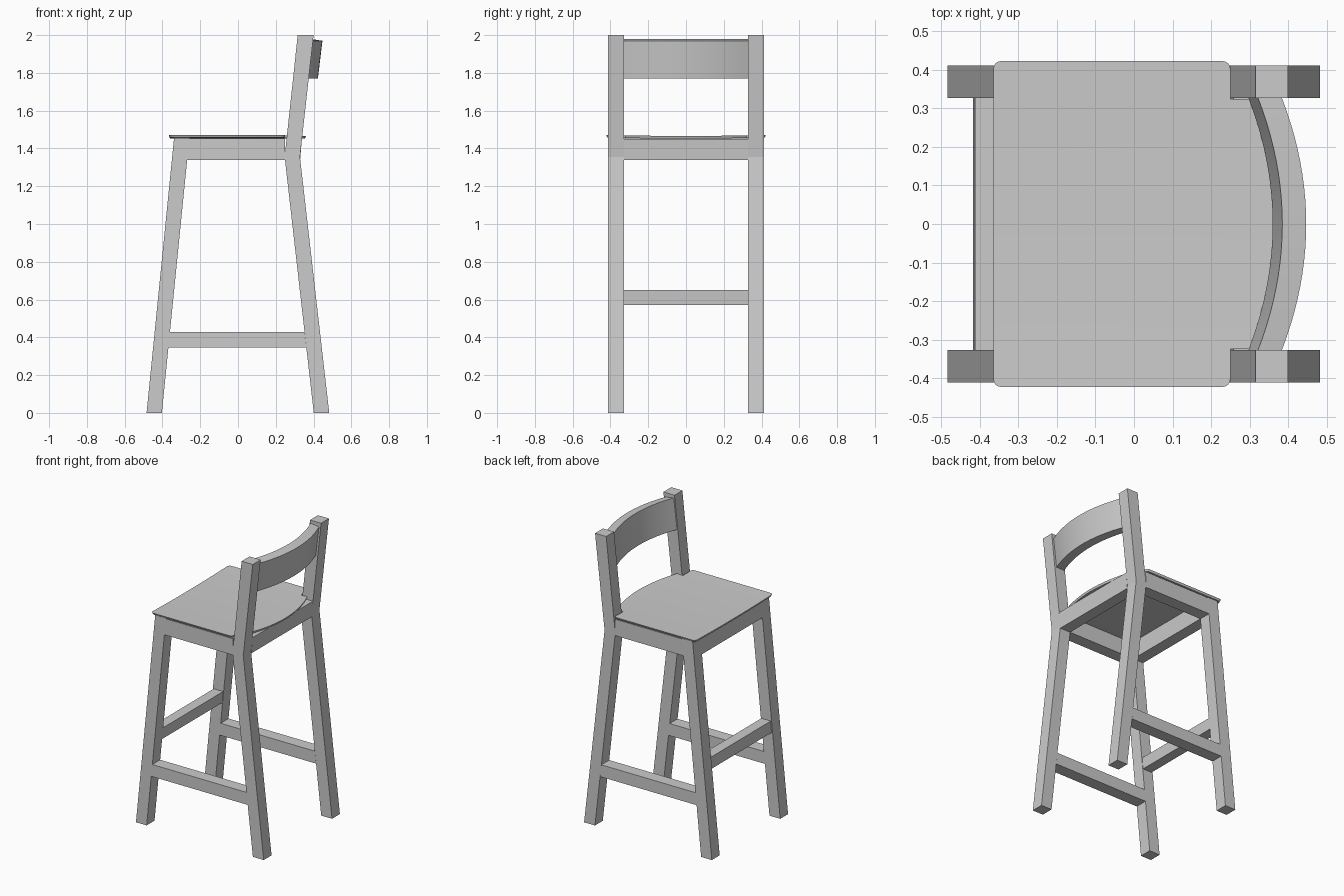
import bpy, bmesh, math
from mathutils import Vector

if "Cube" in bpy.data.objects:
    bpy.data.objects.remove(bpy.data.objects["Cube"])

Y0, Y1 = 0.327, 0.412   # inner and outer leg faces


def finish(bm, name, smooth=False):
    bmesh.ops.recalc_face_normals(bm, faces=bm.faces)
    me = bpy.data.meshes.new(name)
    bm.to_mesh(me)
    bm.free()
    ob = bpy.data.objects.new(name, me)
    bpy.context.collection.objects.link(ob)
    if smooth:
        bpy.ops.object.select_all(action='DESELECT')
        ob.select_set(True)
        bpy.context.view_layer.objects.active = ob
        bpy.ops.object.shade_smooth_by_angle(angle=math.radians(30))
    return ob


def prism(name, profile, ya, yb):
    """Extrude an x-z profile along y."""
    bm = bmesh.new()
    f = bm.faces.new([bm.verts.new((x, ya, z)) for x, z in profile])
    r = bmesh.ops.extrude_face_region(bm, geom=[f])
    vs = [v for v in r['geom'] if isinstance(v, bmesh.types.BMVert)]
    bmesh.ops.translate(bm, verts=vs, vec=(0, yb - ya, 0))
    return finish(bm, name)


def front_x(z):         # front face of the front leg
    return -0.484 + 0.1 * z


def back_x(z):          # front face of the back leg below the bend
    return 0.401 - 0.114 * z


W = 0.081
ZS = 1.455

# Legs, side aprons and side stretchers
front_leg = [(front_x(0), 0), (front_x(0) + W, 0), (front_x(ZS) + W, ZS), (front_x(ZS), ZS)]
back_leg = [(0.401, 0), (0.483, 0), (0.328, 1.355), (0.4, 2), (0.316, 2), (0.247, 1.355)]


def side_rail(z0, z1):
    return [(front_x(z0) + W, z0), (back_x(z0), z0),
            (max(back_x(z1), 0.25), z1), (front_x(z1) + W, z1)]


for side, s in (("right", -1), ("left", 1)):
    ya, yb = s * Y0, s * Y1
    prism("front_leg_" + side, front_leg, ya, yb)
    prism("back_leg_" + side, back_leg, ya, yb)
    prism("side_apron_" + side, side_rail(1.34, 1.452), ya, yb)
    prism("side_stretcher_" + side, side_rail(0.345, 0.428), ya, yb)

# Front and back aprons, front footrest
prism("front_apron", [(front_x(1.34), 1.34), (front_x(1.34) + W, 1.34),
                      (front_x(1.452) + W, 1.452), (front_x(1.452), 1.452)], -Y0, Y0)
prism("back_apron", [(0.249, 1.34), (0.329, 1.34), (0.338, 1.45), (0.258, 1.45)], -Y0, Y0)
prism("front_footrest", [(-0.418, 0.572), (-0.348, 0.572), (-0.342, 0.65), (-0.413, 0.65)], -Y0, Y0)


def bow(y):             # curve shared by backrest and rear seat edge
    return 0.063 * (1 - (y / Y0) ** 2)


# Seat: rounded corners, notched around the back legs, slightly dished
r, ye, xf, xb = 0.02, 0.423, -0.365, 0.25
half = []
for cx, a0 in ((xb - r, 0), (xf + r, 90)):
    for k in range(5):
        a = math.radians(a0 + k * 22.5)
        half.append((cx + r * math.cos(a), ye - r + r * math.sin(a)))
half = [(xb, Y0 - 0.002)] + half
arc = [(0.297 + bow(y), y) for y in [(-1 + 2 * k / 16) * (Y0 - 0.002) for k in range(17)]]
outline = arc + half + [(x, -y) for x, y in reversed(half)]
bm = bmesh.new()
top = [bm.verts.new((x, y, 1.472)) for x, y in outline]
low = [bm.verts.new((x * 0.985, y * 0.985, 1.458)) for x, y in outline]
bm.faces.new(top)
bm.faces.new(low)
for i in range(len(top)):
    j = (i + 1) % len(top)
    bm.faces.new((top[i], top[j], low[j], low[i]))
for k in range(-7, 8):
    bmesh.ops.bisect_plane(bm, geom=bm.verts[:] + bm.edges[:] + bm.faces[:],
                           plane_co=(0, k * 0.0531, 0), plane_no=(0, 1, 0))
for v in bm.verts:
    v.co.z -= 0.006 * (1 - (v.co.y / ye) ** 2)
finish(bm, "seat", True)

# Curved backrest, leaning with the back posts
section = [(0.297, 1.77), (0.36, 1.77), (0.384, 1.97), (0.322, 1.98)]
bm = bmesh.new()
N = 20
rings = []
for k in range(N + 1):
    y = (-1 + 2 * k / N) * Y0
    rings.append([bm.verts.new((x + bow(y), y, z)) for x, z in section])
for a, b in zip(rings, rings[1:]):
    for i in range(4):
        j = (i + 1) % 4
        bm.faces.new((a[i], a[j], b[j], b[i]))
bm.faces.new(rings[0])
bm.faces.new(rings[-1])
finish(bm, "backrest", True)
